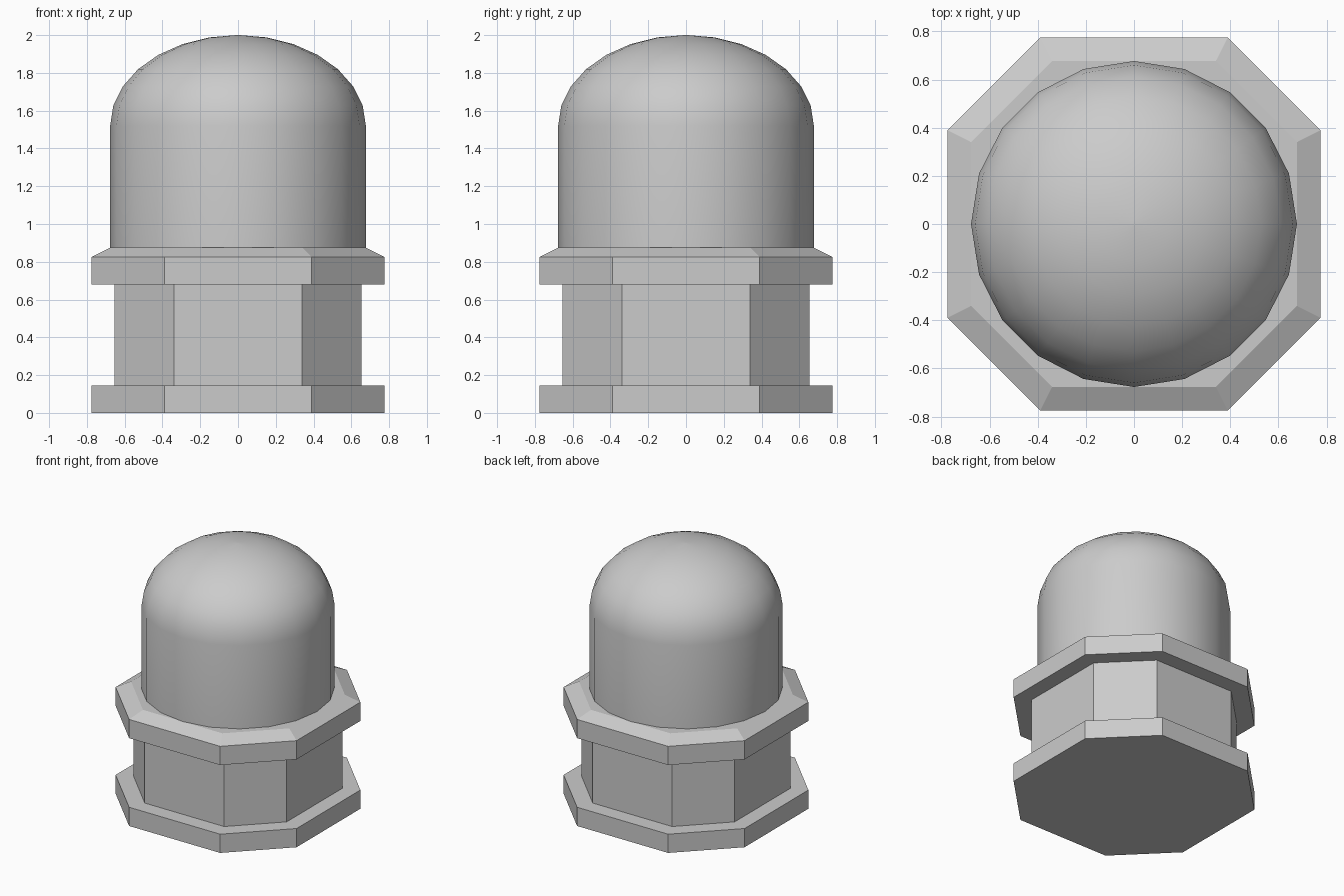
import bpy
import math

if "Cube" in bpy.data.objects:
    bpy.data.objects.remove(bpy.data.objects["Cube"])


def make(name, rings):
    """Closed solid from a stack of equal-sized rings of points."""
    n = len(rings[0])
    verts = [p for ring in rings for p in ring]
    faces = [tuple(reversed(range(n)))]
    for k in range(len(rings) - 1):
        a, b = k * n, (k + 1) * n
        faces += [(a + i, a + (i + 1) % n, b + (i + 1) % n, b + i) for i in range(n)]
    faces.append(tuple(range(len(verts) - n, len(verts))))
    mesh = bpy.data.meshes.new(name)
    mesh.from_pydata(verts, [], faces)
    obj = bpy.data.objects.new(name, mesh)
    bpy.context.collection.objects.link(obj)
    return obj


def octagon(half, corner, z):
    """Square with cut corners, counter-clockwise."""
    quarter = [(half, -corner), (half, corner)]
    pts = []
    for _ in range(4):
        pts += [(x, y, z) for x, y in quarter]
        quarter = [(-y, x) for x, y in quarter]
    return pts


def circle(r, z, n=20):
    return [(r * math.cos(2 * math.pi * i / n), r * math.sin(2 * math.pi * i / n), z)
            for i in range(n)]


# Octagonal foot, waist and bevelled collar
make("base_plate", [octagon(0.775, 0.39, 0), octagon(0.775, 0.39, 0.145)])
make("waist", [octagon(0.655, 0.34, 0.145), octagon(0.655, 0.34, 0.68)])
make("collar", [octagon(0.775, 0.39, 0.68), octagon(0.775, 0.39, 0.825),
                octagon(0.677, 0.34, 0.875)])

# Smooth cylinder with an elliptical cap
R, SHOULDER, TOP, STEPS = 0.677, 1.52, 2.0, 7
rings = [circle(R, 0.87)]
for k in range(STEPS):
    t = math.pi / 2 * k / STEPS
    rings.append(circle(R * math.cos(t), SHOULDER + (TOP - SHOULDER) * math.sin(t)))
rings.append(circle(0.01, TOP))
dome = make("dome", rings)
bpy.context.view_layer.objects.active = dome
dome.select_set(True)
bpy.ops.object.shade_smooth_by_angle(angle=math.radians(40))
